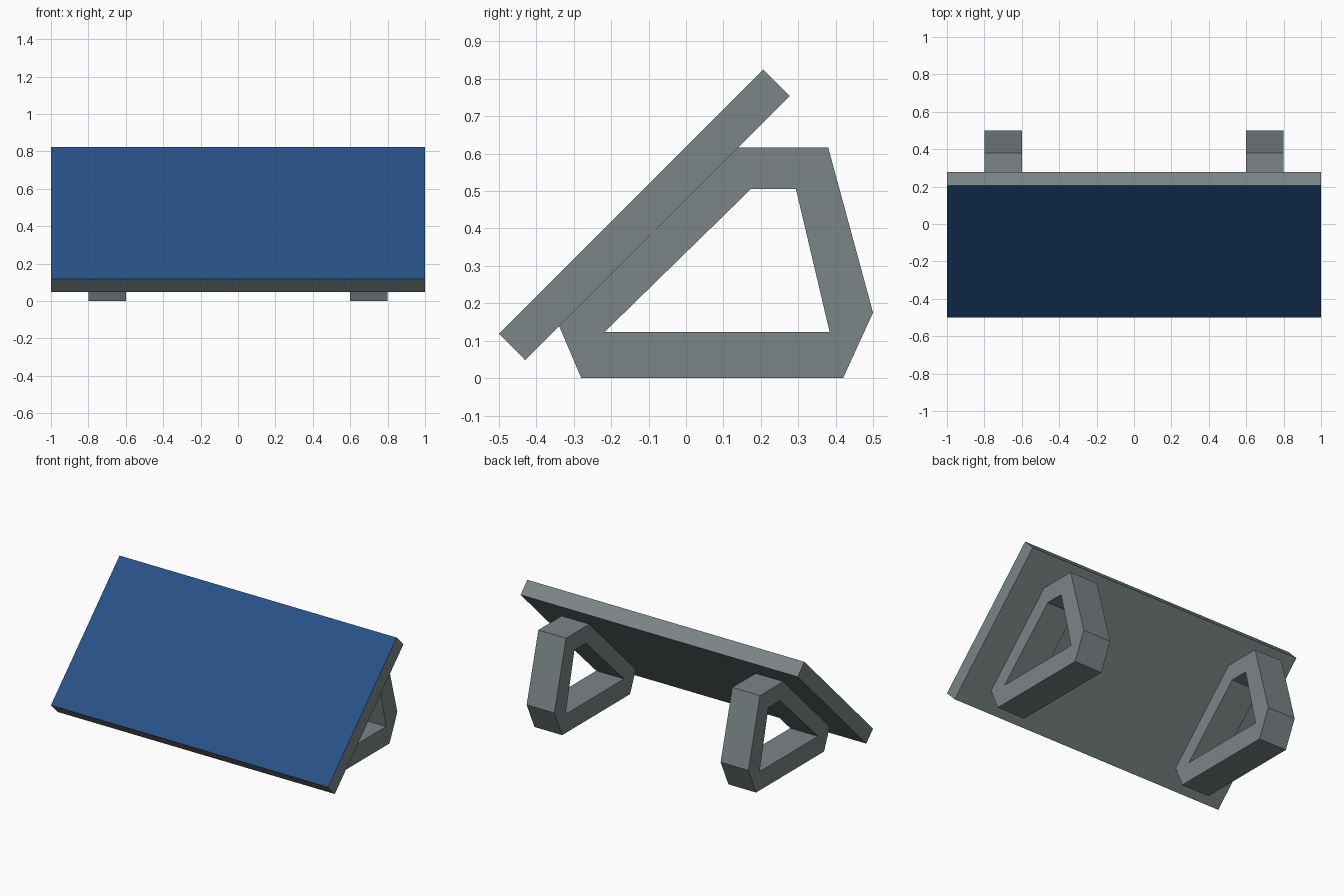
import bpy, bmesh
from mathutils import Vector

if "Cube" in bpy.data.objects:
    bpy.data.objects.remove(bpy.data.objects["Cube"])


def material(name, rgb):
    m = bpy.data.materials.new(name)
    m.diffuse_color = (*rgb, 1)
    m.use_nodes = True
    m.node_tree.nodes["Principled BSDF"].inputs["Base Color"].default_value = m.diffuse_color
    return m


GREY = material("grey metal", (0.20, 0.235, 0.24))
BLUE = material("panel blue", (0.021, 0.085, 0.25))


def extrude_profile(name, loops, x0, x1, mats):
    """Fill closed (y, z) loops (later ones are holes) and extrude along x."""
    bm = bmesh.new()
    edges = []
    for loop in loops:
        vs = [bm.verts.new((x0, y, z)) for y, z in loop]
        edges += [bm.edges.new((vs[i - 1], vs[i])) for i in range(len(vs))]
    bmesh.ops.triangle_fill(bm, edges=edges, use_beauty=True, normal=(-1, 0, 0))
    ext = bmesh.ops.extrude_face_region(bm, geom=bm.faces[:], use_keep_orig=True)
    moved = [g for g in ext["geom"] if isinstance(g, bmesh.types.BMVert)]
    bmesh.ops.translate(bm, verts=moved, vec=(x1 - x0, 0, 0))
    bmesh.ops.recalc_face_normals(bm, faces=bm.faces[:])
    me = bpy.data.meshes.new(name)
    bm.to_mesh(me)
    bm.free()
    for m in mats:
        me.materials.append(m)
    ob = bpy.data.objects.new(name, me)
    bpy.context.collection.objects.link(ob)
    return ob


# Tilted panel slab; the face looking up and forward is blue
panel = extrude_profile(
    "solar_panel",
    [[(-0.5, 0.119), (-0.43, 0.048), (0.277, 0.754), (0.207, 0.825)]],
    -1, 1, [GREY, BLUE])
for p in panel.data.polygons:
    if p.normal.dot(Vector((0, -0.707, 0.707))) > 0.9:
        p.material_index = 1

# Two open support frames behind the panel
outer = [(-0.339, 0.139), (-0.28, 0), (0.42, 0), (0.5, 0.175), (0.38, 0.617), (0.14, 0.617)]
inner = [(-0.218, 0.123), (0.384, 0.123), (0.294, 0.505), (0.173, 0.505)]
for side, x in (("left", -0.8), ("right", 0.6)):
    extrude_profile(side + "_support_frame", [outer, inner], x, x + 0.2, [GREY])
